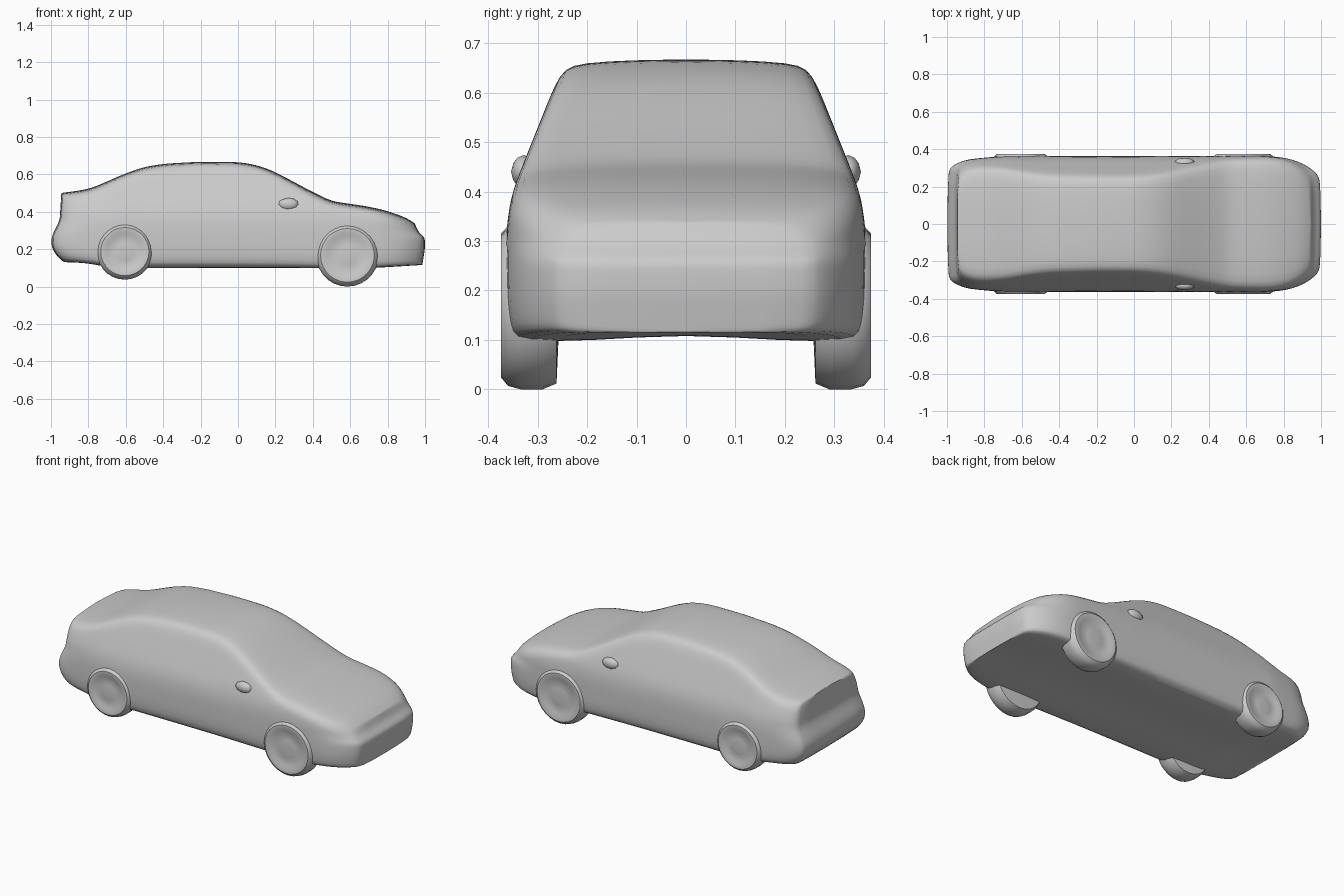
import bpy, bmesh, math
from mathutils import Matrix

cube = bpy.data.objects.get("Cube")
if cube:
    bpy.data.objects.remove(cube)

paint = bpy.data.materials.new("plain grey")
paint.use_nodes = True
GREY = (0.6, 0.6, 0.6, 1)
paint.diffuse_color = GREY
paint.node_tree.nodes["Principled BSDF"].inputs["Base Color"].default_value = GREY

# Curves as (position, value) points
ROOF = [(-.95, .50), (-.8, .52), (-.7, .562), (-.6, .607), (-.5, .64), (-.4, .657), (-.2, .668),
        (0, .666), (.1, .652), (.2, .613), (.4, .505), (.5, .457), (.7, .428), (.8, .405),
        (.9, .368), (.95, .335)]
SIDE = [(.09, .35), (.17, .364), (.33, .363), (.4, .352), (.46, .328), (.62, .264), (.66, .245)]
PLAN = [(-1, .76), (-.98, .84), (-.95, .9), (-.88, .955), (-.7, 1), (.72, 1), (.8, .98),
        (.88, .92), (.94, .83), (.98, .74), (1, .62)]
NOSE = [(.11, .985), (.2, 1), (.265, 1), (.29, .965), (.34, .945)]
TAIL = [(.13, -.93), (.17, -.985), (.25, -1.005), (.3, -.985), (.34, -.955), (.5, -.945)]
FLOOR = [(-1, .13), (-.85, .125), (-.7, .1), (.7, .097), (1, .115)]


def interp(curve, t):
    if t <= curve[0][0]:
        return curve[0][1]
    for (a, va), (b, vb) in zip(curve, curve[1:]):
        if t <= b:
            return va + (vb - va) * (t - a) / (b - a)
    return curve[-1][1]


def finish(name, bm, angle=40):
    bmesh.ops.recalc_face_normals(bm, faces=bm.faces)
    mesh = bpy.data.meshes.new(name)
    bm.to_mesh(mesh)
    bm.free()
    ob = bpy.data.objects.new(name, mesh)
    bpy.context.collection.objects.link(ob)
    mesh.materials.append(paint)
    bpy.ops.object.select_all(action='DESELECT')
    ob.select_set(True)
    bpy.context.view_layer.objects.active = ob
    bpy.ops.object.shade_smooth_by_angle(angle=math.radians(angle))
    return ob


def section(u):
    """Half cross-section from the floor centre to the roof centre."""
    k = min(1, max(0, (abs(u) - .6) / .4))
    p = interp(PLAN, u)
    low = interp(FLOOR, u)
    top = interp(ROOF, u - math.copysign(.055 * k, u))
    shoulder = top - .05
    pts = [(0, low + .016), (.2 * p, low), (.335 * p, low)]
    for t in (.05, .18, .32, .45, .58, .7, .8, .9, 1):
        z = low + (shoulder - low) * t
        pts.append((interp(SIDE, z) * p, z))
    w = interp(SIDE, shoulder) * p
    pts += [(w - .02, top - .018), (w * .8, top - .007), (w * .4, top - .001), (0, top)]
    out = []
    for y, z in pts:
        limit = interp(NOSE, z) - 1 if u > 0 else interp(TAIL, z) + 1
        out.append((u + limit * k, y, z))
    return out


# Body shell lofted from nose to tail, closed at both ends
stations = [-1, -.985, -.965, -.93, -.88] + [i / 16 for i in range(-13, 14)] + [.88, .93, .965, .985, 1]
bm = bmesh.new()
rings = []
for u in stations:
    half = section(u)
    ring = half + [(x, -y, z) for x, y, z in reversed(half[1:-1])]
    rings.append([bm.verts.new(c) for c in ring])
n = len(rings[0])
for a, b in zip(rings, rings[1:]):
    for i in range(n):
        bm.faces.new((a[i], a[(i + 1) % n], b[(i + 1) % n], b[i]))
for ring in (rings[0], rings[-1]):
    for i in range(n // 2):
        quad = [ring[i], ring[i + 1], ring[-i - 1], ring[-i]]
        bm.faces.new(list(dict.fromkeys(quad)))
body = finish("body", bm, 50)
sub = body.modifiers.new("smooth", 'SUBSURF')
sub.levels = sub.render_levels = 1


# Wheels turned from a profile of (radius share, distance from the centre line)
def wheel(name, x, z, radius, side):
    bm = bmesh.new()
    profile = [(0, .366), (.2, .37), (.3, .367), (.62, .366), (.72, .374), (.86, .374),
               (.96, .36), (1, .335), (1, .29), (.93, .262), (0, .255)]
    verts = [bm.verts.new((r * radius, d, 0)) for r, d in profile]
    edges = [bm.edges.new(e) for e in zip(verts, verts[1:])]
    bmesh.ops.spin(bm, geom=verts + edges, axis=(0, 1, 0), cent=(0, 0, 0),
                   angle=2 * math.pi, steps=28)
    bmesh.ops.remove_doubles(bm, verts=bm.verts, dist=.0005)
    bm.transform(Matrix.Translation((x, 0, z)) @ Matrix.Diagonal((1, side, 1, 1)))
    finish(name, bm)


# Door mirrors
def door_mirror(name, side):
    bm = bmesh.new()
    bmesh.ops.create_icosphere(bm, subdivisions=2, radius=1)
    bm.transform(Matrix.Translation((.27, side * .328, .44)) @ Matrix.Diagonal((.055, .026, .034, 1)))
    finish(name, bm)


for label, side in (("left", 1), ("right", -1)):
    wheel("front_wheel_" + label, .585, .167, .167, side)
    wheel("rear_wheel_" + label, -.605, .187, .15, side)
    door_mirror("door_mirror_" + label, side)
